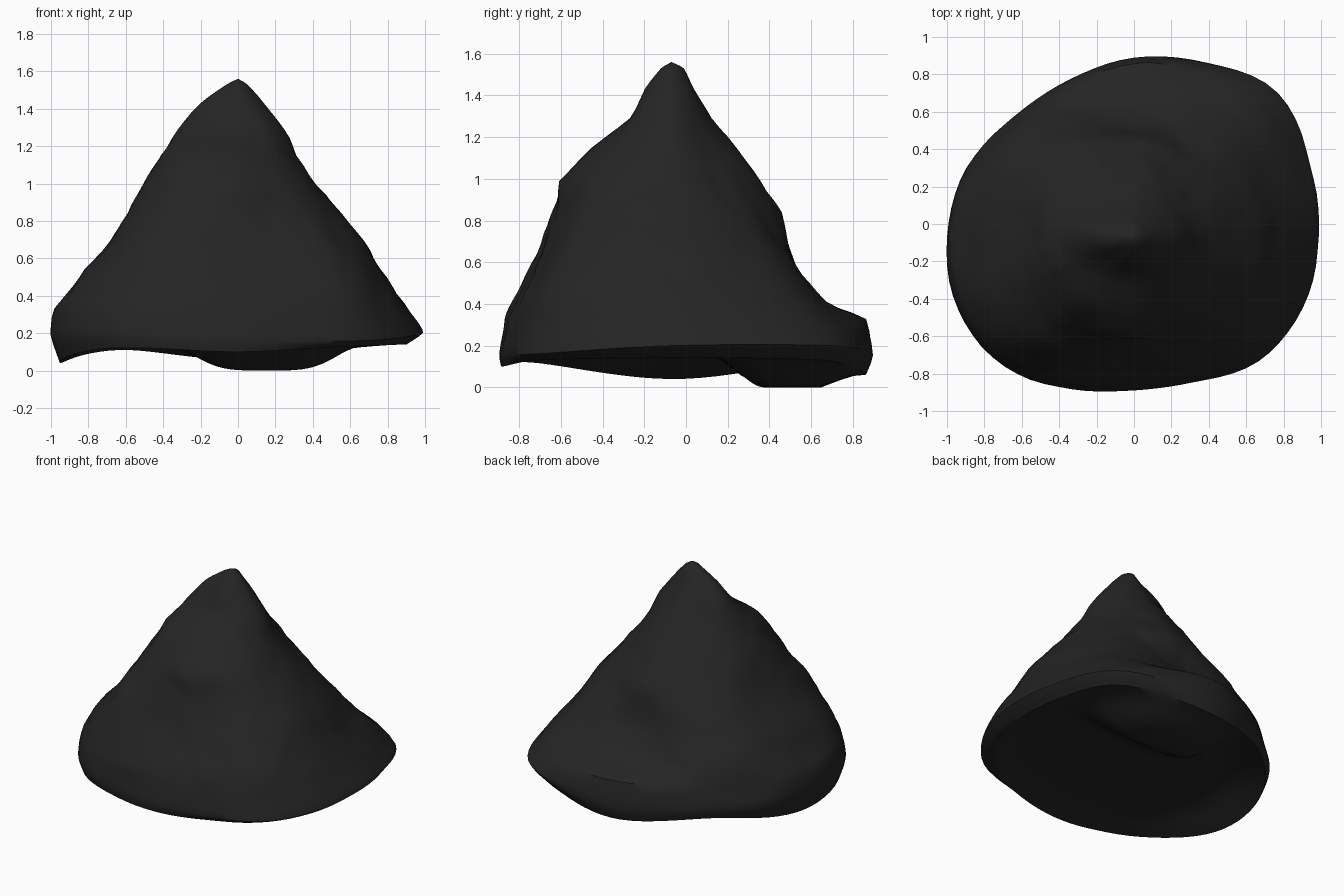
import bpy, bmesh, math
from mathutils import Vector, noise

if "Cube" in bpy.data.objects:
    bpy.data.objects.remove(bpy.data.objects["Cube"])

SEG = 80          # segments around the mound
SUB = 3           # extra rings between profile levels
AXIS_Y = -0.07    # summit axis

# Rim radius every 22.5 degrees, starting at +x
RIM = [.99, 1.02, 1.09, 1.01, .96, .91, .91, .97,
       1.0, 1.02, .98, .88, .82, .84, .94, .98]

# Slope radii at these heights, every 45 degrees,
# followed by shoulder, widest and lowest rim points (radius, z)
HEIGHTS = [1.54, 1.44, 1.30, 1.16, 1.0, .85, .70, .55, .42]
SLOPES = [
    ([.05, .14, .25, .31, .42, .56, .68, .77, .86], (.97, .27), (1.0, .21), (.91, .15)),    # right
    ([.05, .12, .20, .28, .40, .53, .65, .78, .92], (1.04, .29), (1.10, .21), (1.03, .14)),  # back right
    ([.06, .11, .20, .32, .43, .53, .56, .62, .73], (.93, .34), (.96, .16), (.93, .07)),    # back
    ([.05, .13, .22, .32, .44, .56, .68, .78, .85], (.88, .32), (.91, .19), (.89, .12)),    # back left
    ([.06, .20, .33, .41, .51, .58, .67, .82, .92], (.98, .34), (1.0, .20), (.95, .05)),    # left
    ([.05, .13, .25, .45, .55, .66, .77, .86, .93], (.96, .34), (.98, .20), (.96, .13)),    # front left
    ([.05, .13, .20, .38, .53, .56, .61, .68, .75], (.79, .33), (.82, .17), (.81, .11)),    # front
    ([.05, .13, .23, .34, .48, .58, .69, .79, .87], (.92, .27), (.95, .17), (.90, .14)),    # front right
]


def cubic(p0, p1, p2, p3, t):
    return p1 + .5 * t * (p2 - p0 + t * (2 * p0 - 5 * p1 + 4 * p2 - p3
                                         + t * (3 * (p1 - p2) + p3 - p0)))


def around(values, a):
    """Smooth periodic lookup of evenly spaced values at angle a."""
    n = len(values)
    f = a / math.tau * n
    i = int(f)
    return cubic(*[values[(i + k) % n] for k in (-1, 0, 1, 2)], f - i)


def column(a):
    """Summit-to-rim curve (r, z) at angle a, reaching the rim outline."""
    pts = [(0.0, 1.57)]
    for k, z in enumerate(HEIGHTS):
        pts.append((around([s[0][k] for s in SLOPES], a), z))
    for k in (1, 2, 3):
        pts.append((around([s[k][0] for s in SLOPES], a),
                    around([s[k][1] for s in SLOPES], a)))
    fit = around(RIM, a) / pts[-2][0]
    pts = [(r * (1 + (fit - 1) * min(1, r / .8)), z) for r, z in pts]
    out = []
    for i in range(len(pts) - 1):
        q = [pts[max(0, i - 1)], pts[i], pts[i + 1], pts[min(len(pts) - 1, i + 2)]]
        for j in range(SUB):
            t = j / SUB
            # Half straight, half rounded, to keep the slope craggy
            out.append(tuple(.5 * cubic(*[p[d] for p in q], t)
                             + .5 * (q[1][d] + (q[2][d] - q[1][d]) * t) for d in (0, 1)))
    return out[1:] + [pts[-1]]


def step(lo, hi, v):
    t = max(0, min(1, (v - lo) / (hi - lo)))
    return t * t * (3 - 2 * t)


def underside(x, y):
    """Shallow hollow with a low lump toward the back."""
    lump = step(.08, .38, y) * (1 - step(.65, 1.15, y)) * math.exp(-((x - .15) / .43) ** 4)
    return .18 - .17 * lump


bm = bmesh.new()
top = bm.verts.new((0, AXIS_Y, 1.57))
columns = []
for s in range(SEG):
    a = math.tau * s / SEG
    c, n = math.cos(a), math.sin(a)
    verts = []
    col = column(a)
    # Craggy slope
    for r, z in col:
        p = Vector((r * c, r * n + AXIS_Y, z))
        fade = min(1, r / .3) * max(0, min(1, (z - .15) / .3))
        d = .016 * noise.noise(p * 4) + .012 * noise.noise(p * 9) - .004
        verts.append(bm.verts.new((p.x + d * fade * c, p.y + d * fade * n, z)))
    # Uneven underside
    rim_r, rim_z = col[-1]
    for f in (.94, .86, .77, .68, .58, .48, .36, .24, .12):
        x, y = rim_r * f * c, rim_r * f * n + AXIS_Y
        w = max(0, (f - .77) / .23)
        verts.append(bm.verts.new((x, y, rim_z * w + underside(x, y) * (1 - w))))
    columns.append(verts)
bottom = bm.verts.new((0, AXIS_Y, underside(0, AXIS_Y)))

# Skin
for s in range(SEG):
    u, v = columns[s], columns[(s + 1) % SEG]
    bm.faces.new((top, u[0], v[0]))
    for i in range(len(u) - 1):
        bm.faces.new((u[i], u[i + 1], v[i + 1], v[i]))
    bm.faces.new((u[-1], bottom, v[-1]))
low = min(v.co.z for v in bm.verts)
for v in bm.verts:
    v.co.z -= low
bmesh.ops.recalc_face_normals(bm, faces=bm.faces)

mesh = bpy.data.meshes.new("rock_mound")
bm.to_mesh(mesh)
bm.free()
mound = bpy.data.objects.new("rock_mound", mesh)
bpy.context.collection.objects.link(mound)

# Dark stone
mat = bpy.data.materials.new("dark_stone")
mat.diffuse_color = (.018, .018, .018, 1)
mat.use_nodes = True
mat.node_tree.nodes["Principled BSDF"].inputs["Base Color"].default_value = mat.diffuse_color
mesh.materials.append(mat)

bpy.context.view_layer.objects.active = mound
mound.select_set(True)
bpy.ops.object.shade_smooth_by_angle(angle=math.radians(40))
